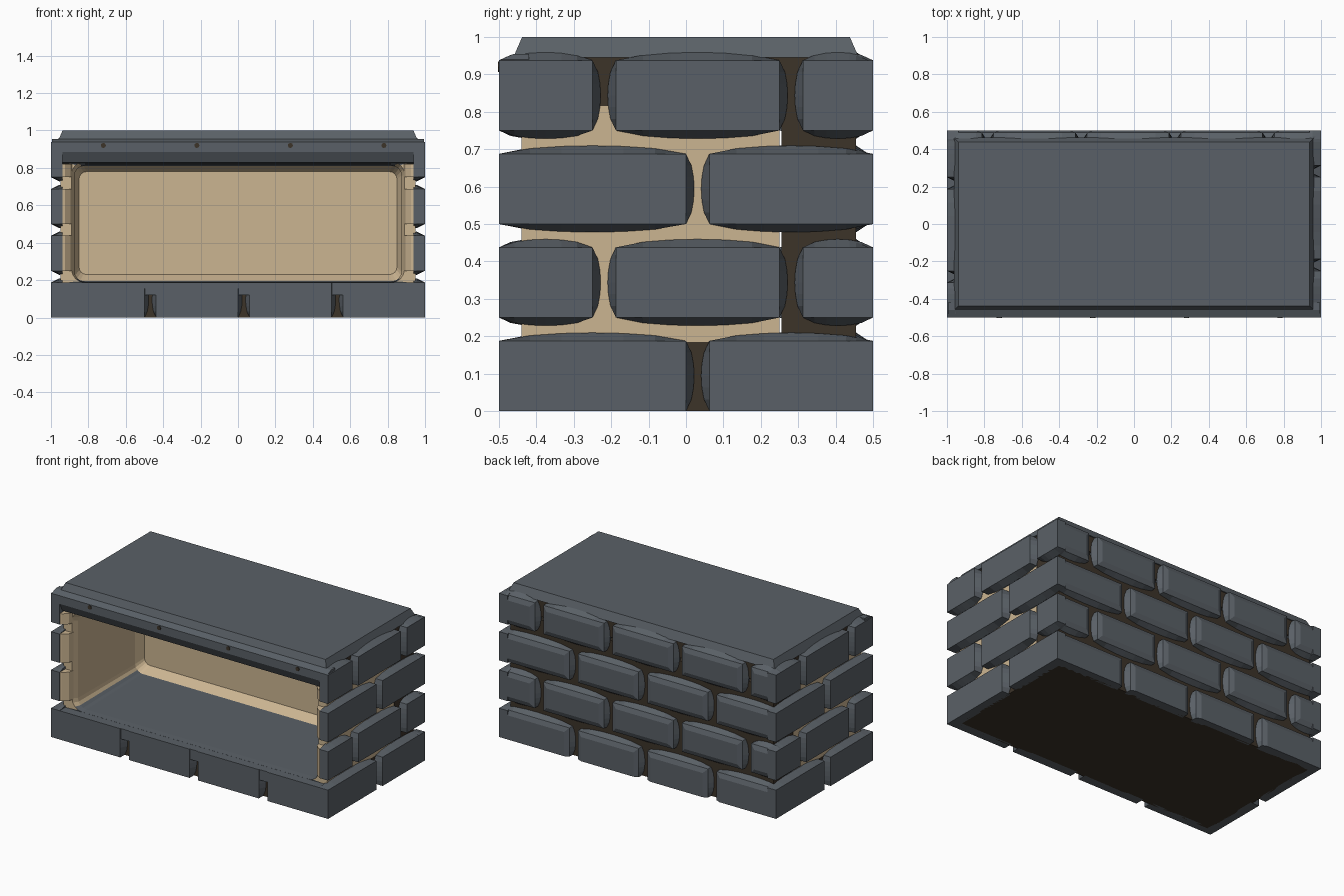
import bpy, bmesh, math
from mathutils import Vector, Matrix

if "Cube" in bpy.data.objects:
    bpy.data.objects.remove(bpy.data.objects["Cube"])


def material(name, rgb):
    m = bpy.data.materials.new(name)
    m.use_nodes = True
    m.diffuse_color = (*rgb, 1)
    m.node_tree.nodes["Principled BSDF"].inputs["Base Color"].default_value = (*rgb, 1)
    return m


SLATE = material("slate grey", (0.102, 0.118, 0.135))
TAN = material("warm tan", (0.6, 0.46, 0.285))
DARK = material("dark mortar", (0.045, 0.033, 0.022))


def finish(name, bm, *mats):
    bmesh.ops.recalc_face_normals(bm, faces=bm.faces)
    mesh = bpy.data.meshes.new(name)
    bm.to_mesh(mesh)
    bm.free()
    for m in mats:
        mesh.materials.append(m)
    obj = bpy.data.objects.new(name, mesh)
    bpy.context.collection.objects.link(obj)
    return obj


def loft(bm, rings, cap_start=True):
    """Skin equal-length point rings and cap the ends."""
    loops = [[bm.verts.new(p) for p in ring] for ring in rings]
    n = len(loops[0])
    for a, b in zip(loops, loops[1:]):
        for i in range(n):
            j = (i + 1) % n
            bm.faces.new((a[i], a[j], b[j], b[i]))
    if cap_start:
        bm.faces.new(loops[0])
    bm.faces.new(loops[-1])


def box(name, x0, x1, y0, y1, z0, z1, mat, taper=0.0):
    def ring(z, t):
        return [(x0 + t, y0 + t, z), (x1 - t, y0 + t, z),
                (x1 - t, y1 - t, z), (x0 + t, y1 - t, z)]
    bm = bmesh.new()
    loft(bm, [ring(z0, 0), ring(z1, taper)])
    return finish(name, bm, mat)


# Mortar core and roof slab
box("base_mortar", -.95, .95, -.455, .455, 0, .185, DARK)
box("back_mortar", -.95, .95, .255, .455, .18, .82, DARK)
box("top_mortar", -.95, .95, -.43, .455, .84, .95, DARK)
for side, sx in (("left", 1), ("right", -1)):
    x0, x1 = sorted((sx * .9, sx * .95))
    box(side + "_top_mortar", x0, x1, -.44, .3, .815, .9, DARK)
    box(side + "_tan_wall", x0, x1, -.44, .25, .185, .815, TAN)
box("roof_slab", -.962, .962, -.462, .462, .945, 1, SLATE, .024)

# Bricks: flat face with bowed, flared sides
STEPS = 6
GAP, HEIGHT = .0625, .1875


def brick_ring(s0, s1, z0, z1, length, depth, grow, zmax):
    ring = []
    corners = [(s0, z0), (s1, z0), (s1, z1), (s0, z1)]
    outward = [(0, -1), (1, 0), (0, 1), (-1, 0)]
    for k in range(4):
        a, b = Vector(corners[k]), Vector(corners[(k + 1) % 4])
        for i in range(STEPS):
            t = i / STEPS
            p = a.lerp(b, t) + Vector(outward[k]) * grow * math.sin(math.pi * t) ** .6
            s, z = min(max(p.x, 0), length), min(max(p.y, 0), zmax)
            ring.append((s - length / 2, depth, z))
    return ring


def inset_ring(s0, s1, z0, z1, length, amount):
    a = s0 + (amount if s0 > 0 else 0)
    b = s1 - (amount if s1 < length else 0)
    c = z0 + (amount if z0 > 0 else 0)
    return brick_ring(a, b, c, z1 - amount, length, 0, 0, 1)


def brick_wall(name, length, half_depth, angle, courses, pillow=False, zmax=1):
    bm = bmesh.new()
    for row in courses:
        z0 = row * .25
        start, end = 0, .5 if row % 2 == 0 else .25
        while start < length:
            end = min(end, length)
            args = (start, end, z0, z0 + HEIGHT, length)
            rings = [brick_ring(*args, .062, .018, zmax),
                     brick_ring(*args, .045, .022, zmax),
                     brick_ring(*args, .012 if pillow else 0, 0, 1)]
            if pillow:
                rings.append(inset_ring(*args, .03))
            loft(bm, rings)
            start, end = end + GAP, end + .5
    # Local wall faces -y; turn it to its side
    bm.transform(Matrix.Rotation(angle, 4, "Z") @ Matrix.Translation((0, -half_depth, 0)))
    finish(name, bm, SLATE)


brick_wall("front_base_bricks", 2, .5, 0, [0], zmax=HEIGHT)
brick_wall("left_bricks", 1, 1, math.pi / 2, range(4))
brick_wall("back_bricks", 2, .5, math.pi, range(4), pillow=True)
brick_wall("right_bricks", 1, 1, -math.pi / 2, range(4))

# Sill behind the front slots
box("front_sill", -.99, .99, -.496, -.43, .12, HEIGHT, SLATE)

# Lintel across the front
profile = [(-.42, .955), (-.46, .955), (-.5, .938), (-.5, .885), (-.47, .83), (-.42, .82)]
bm = bmesh.new()
loft(bm, [[(x, y, z) for y, z in profile] for x in (-.995, .995)])
finish("front_lintel", bm, SLATE)

# Small dark joints in the lintel
bm = bmesh.new()
for i in range(4):
    spot = Matrix.Translation((-.72 + i * .5, -.5, .92)) @ Matrix.Rotation(math.pi / 2, 4, "X")
    bmesh.ops.create_cone(bm, cap_ends=True, segments=8, radius1=.014, radius2=.014,
                          depth=.006, matrix=spot)
finish("lintel_joints", bm, DARK)


# Niche lining: rounded opening, tapering to a coved back
def niche_ring(half_width, z0, z1, radius, y):
    ring = []
    centres = [(half_width - radius, z1 - radius, 0), (radius - half_width, z1 - radius, 1),
               (radius - half_width, z0 + radius, 2), (half_width - radius, z0 + radius, 3)]
    for cx, cz, quarter in centres:
        for i in range(5):
            a = math.pi / 2 * (quarter + i / 4)
            ring.append((cx + radius * math.cos(a), y, cz + radius * math.sin(a)))
    return ring


bm = bmesh.new()
loft(bm, [niche_ring(.95, .187, .84, .004, -.44),
          niche_ring(.89, .188, .835, .07, -.44),
          niche_ring(.875, .19, .815, .06, -.4),
          niche_ring(.875, .195, .81, .05, .19),
          niche_ring(.85, .23, .78, .04, .25)], cap_start=False)
bm.normal_update()
for f in bm.faces:
    c = f.calc_center_median()
    flat = abs(f.normal.z) > .8 and c.y < .1
    front_band = c.y < -.43 and (c.z > .825 or c.z < .19)
    f.material_index = 1 if flat or front_band else 0
finish("niche_lining", bm, TAN, SLATE)

# Tan inner shoulders of the corner bricks
shoulder = [(.95, -.497), (.95, -.43), (.885, -.43), (.895, -.465), (.925, -.492)]
bm = bmesh.new()
for sx in (1, -1):
    for z0, z1 in ((.25, .4375), (.5, .6875), (.75, .82)):
        loft(bm, [[(sx * x, y, z) for x, y in shoulder] for z in (z0, z1)])
finish("corner_shoulders", bm, TAN)
